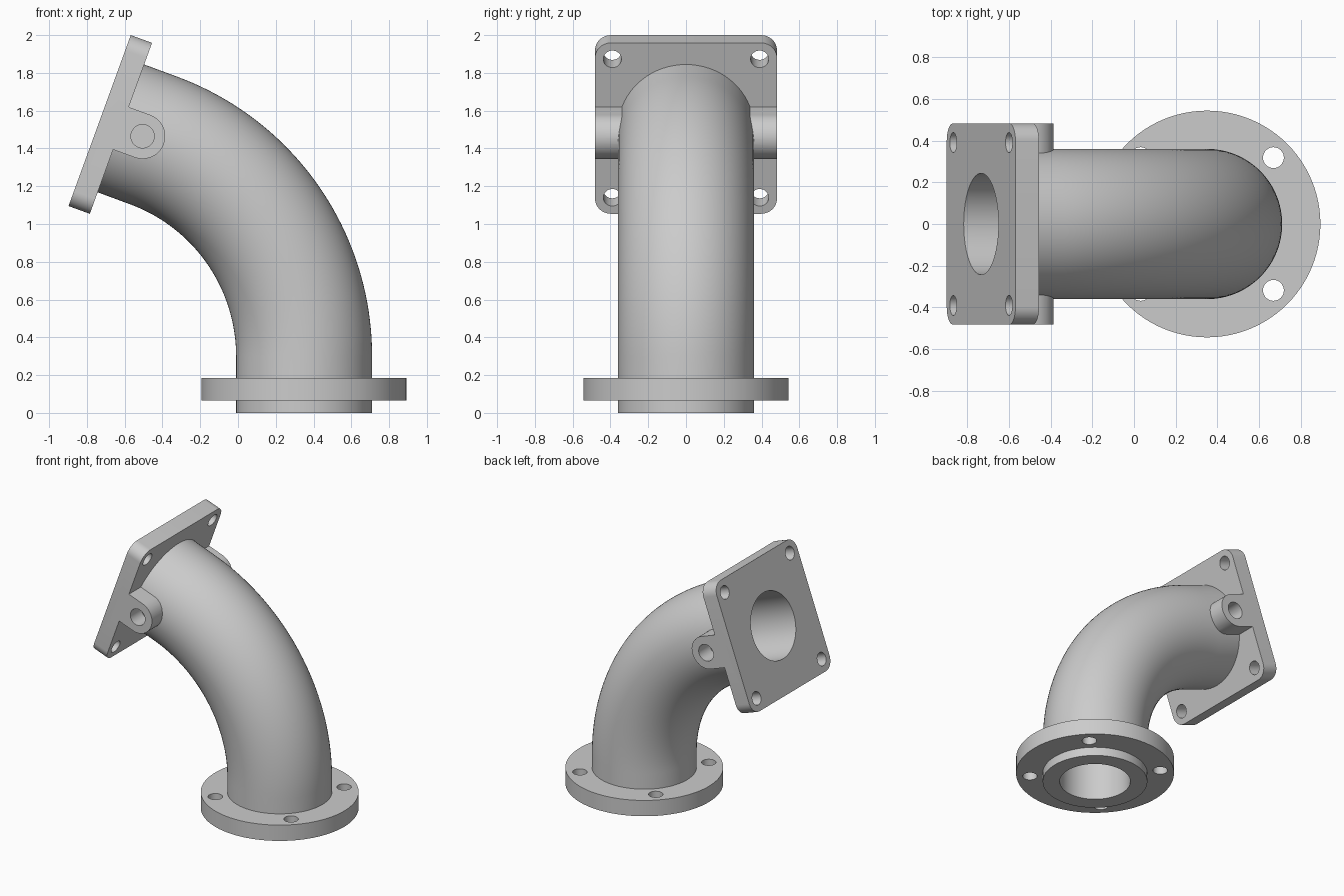
import bpy, bmesh
from math import sin, cos, pi, radians
from mathutils import Matrix, Vector

if "Cube" in bpy.data.objects:
    bpy.data.objects.remove(bpy.data.objects["Cube"])

BEND = radians(70)
R, Z0, X0 = 1.217, 0.30, 0.35          # bend radius, bend start height, base axis
FACE = Vector((-0.7325, 0, 1.5475))    # centre of the tilted mounting face
HALF = 0.4815                          # half width of the square plate
Y = Vector((0, 1, 0))
V = Vector((cos(BEND), 0, sin(BEND)))  # up along the plate
W = Vector((sin(BEND), 0, -cos(BEND)))  # inward, into the pipe


def frame(origin, a, b, c):
    m = Matrix((a, b, c)).transposed().to_4x4()
    m.translation = origin
    return m


PLATE = frame(FACE, Y, V, W)
LUG = frame(FACE, W, V, -Y)
BASE = Matrix.Translation((X0, 0, 0))


def skin(name, rings):
    """Closed solid through a list of equal rings of points."""
    bm = bmesh.new()
    rows = [[bm.verts.new(p) for p in ring] for ring in rings]
    n = len(rows[0])
    for a, b in zip(rows, rows[1:]):
        for i in range(n):
            j = (i + 1) % n
            bm.faces.new((a[i], a[j], b[j], b[i]))
    bm.faces.new(rows[0])
    bm.faces.new(rows[-1])
    bmesh.ops.recalc_face_normals(bm, faces=bm.faces)
    me = bpy.data.meshes.new(name)
    bm.to_mesh(me)
    bm.free()
    ob = bpy.data.objects.new(name, me)
    bpy.context.collection.objects.link(ob)
    return ob


def prism(name, profile, lo, hi, m):
    return skin(name, [[m @ Vector((x, y, z)) for x, y in profile] for z in (lo, hi)])


def arc(x, y, r, a0, a1, n):
    return [(x + r * cos(a0 + (a1 - a0) * i / n), y + r * sin(a0 + (a1 - a0) * i / n))
            for i in range(n + 1)]


def circle(x, y, r, n=32):
    return arc(x, y, r, 0, 2 * pi, n)[:-1]


def elbow(name, r, start, inset, n=72, steps=40):
    """Round bar following the bent centre line."""
    path = [(Vector((X0, 0, start)), 0)]
    for i in range(steps + 1):
        t = BEND * i / steps
        path.append((Vector((X0 - R + R * cos(t), 0, Z0 + R * sin(t))), t))
    path.append((FACE + W * inset, BEND))
    return skin(name, [[p + Vector((cos(t), 0, sin(t))) * x + Y * y
                        for x, y in circle(0, 0, r, n)] for p, t in path])


def combine(body, other, op):
    mod = body.modifiers.new(op, 'BOOLEAN')
    mod.operation, mod.object, mod.solver = op, other, 'EXACT'
    bpy.context.view_layer.objects.active = body
    bpy.ops.object.modifier_apply(modifier=mod.name)
    bpy.data.objects.remove(other)


# Bent pipe body
body = elbow("pipe_elbow", 0.36, 0, 0.06)

# Round base flange
combine(body, prism("base_flange", circle(0, 0, 0.543, 96), 0.065, 0.185, BASE), 'UNION')

# Square mounting plate with rounded corners
c, rad = HALF - 0.085, 0.085
corners = []
for k, (sx, sy) in enumerate(((1, 1), (-1, 1), (-1, -1), (1, -1))):
    corners += arc(sx * c, sy * c, rad, k * pi / 2, (k + 1) * pi / 2, 10)
combine(body, prism("mounting_plate", corners, 0, 0.12, PLATE), 'UNION')

# Side lugs: one rounded bar through the pipe, flush with the plate sides
tongue = [(0.06, -0.12)] + arc(0.242, 0, 0.12, -pi / 2, pi / 2, 24) + [(0.06, 0.12)]
combine(body, prism("side_lugs", tongue, -HALF, HALF, LUG), 'UNION')

# Bore, bolt holes and blind lug holes
combine(body, elbow("bore", 0.243, -0.1, -0.1), 'DIFFERENCE')
for sx in (-1, 1):
    for sy in (-1, 1):
        combine(body, prism("base_hole", circle(sx * 0.318, sy * 0.318, 0.05),
                            0.03, 0.22, BASE), 'DIFFERENCE')
        combine(body, prism("plate_hole", circle(sx * 0.39, sy * 0.39, 0.048),
                            -0.05, 0.17, PLATE), 'DIFFERENCE')
    combine(body, prism("lug_hole", circle(0.242, 0, 0.062),
                        sx * 0.35, sx * 0.55, LUG), 'DIFFERENCE')

# Smooth curved walls, crisp edges
bpy.ops.object.select_all(action='DESELECT')
body.select_set(True)
bpy.context.view_layer.objects.active = body
bpy.ops.object.shade_smooth_by_angle(angle=radians(30))
